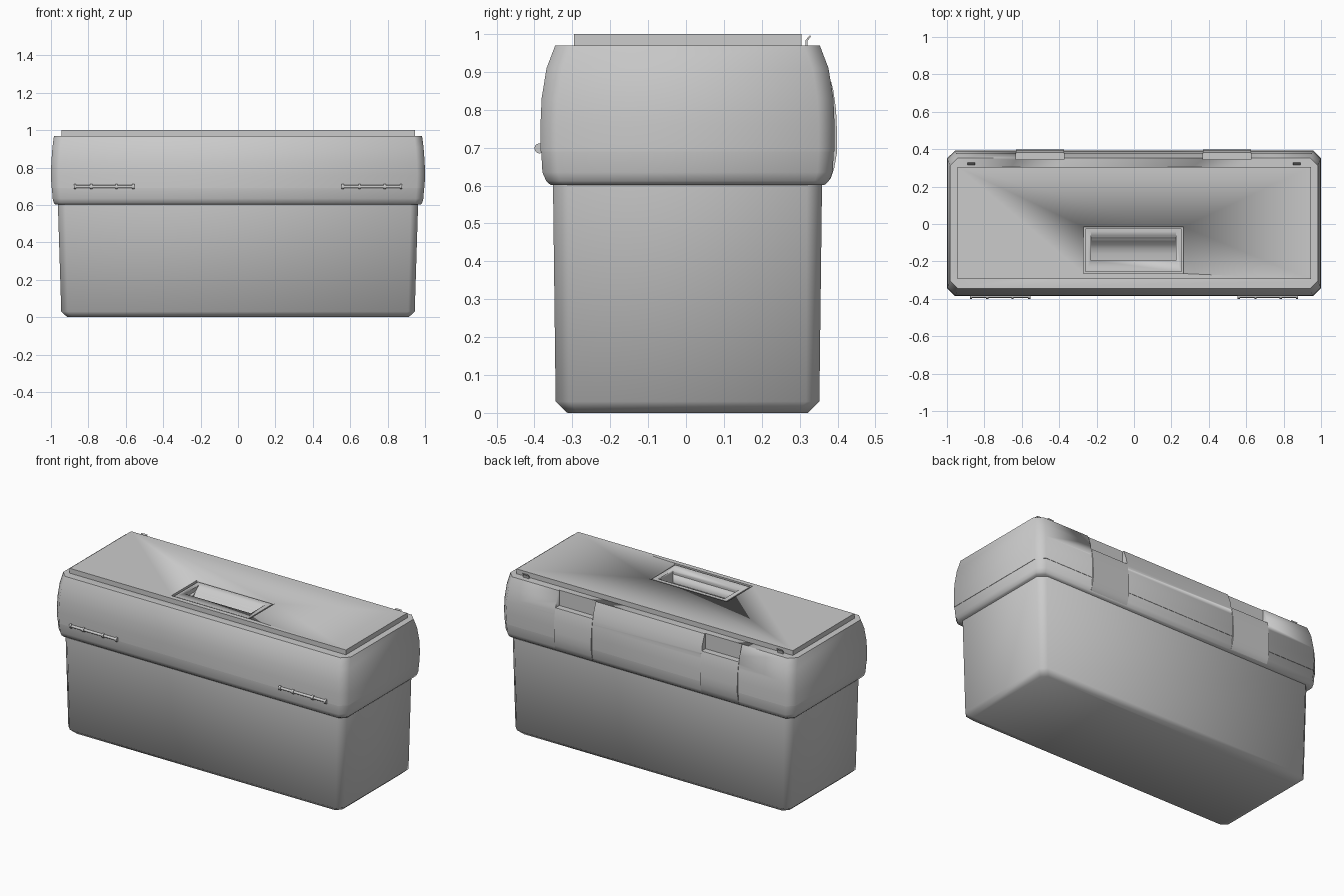
import bpy, bmesh, math
from mathutils import Vector

if "Cube" in bpy.data.objects:
    bpy.data.objects.remove(bpy.data.objects["Cube"])

CY = 0.004  # the shell sits slightly behind centre


def finish(name, bm, angle=52):
    bmesh.ops.recalc_face_normals(bm, faces=bm.faces[:])
    me = bpy.data.meshes.new(name)
    bm.to_mesh(me)
    bm.free()
    ob = bpy.data.objects.new(name, me)
    bpy.context.collection.objects.link(ob)
    bpy.ops.object.select_all(action='DESELECT')
    ob.select_set(True)
    bpy.context.view_layer.objects.active = ob
    bpy.ops.object.shade_smooth_by_angle(angle=math.radians(angle))
    return ob


def loft(name, sections):
    """Chamfered rectangles stacked upward: (z, half x, half y, corner)."""
    bm = bmesh.new()
    rings = []
    for z, x, y, c in sections:
        pts = [(x, y - c), (x - c, y), (c - x, y), (-x, y - c),
               (-x, c - y), (c - x, -y), (x - c, -y), (x, c - y)]
        rings.append([bm.verts.new((px, py + CY, z)) for px, py in pts])
    for a, b in zip(rings, rings[1:]):
        for i in range(8):
            j = (i + 1) % 8
            bm.faces.new((a[i], a[j], b[j], b[i]))
    bm.faces.new(rings[0])
    bm.faces.new(rings[-1])
    return finish(name, bm)


def prism(name, x0, x1, profile):
    """Extrude a (y, z) profile along x."""
    bm = bmesh.new()
    f = bm.faces.new([bm.verts.new((x0, y, z)) for y, z in profile])
    ext = bmesh.ops.extrude_face_region(bm, geom=[f])['geom']
    vs = [v for v in ext if isinstance(v, bmesh.types.BMVert)]
    bmesh.ops.translate(bm, verts=vs, vec=(x1 - x0, 0, 0))
    return finish(name, bm, 40)


def box(name, x0, x1, y0, y1, z0, z1):
    return prism(name, x0, x1, [(y0, z0), (y1, z0), (y1, z1), (y0, z1)])


def cut(ob, cutter):
    cutter.hide_render = True
    m = ob.modifiers.new("cut", 'BOOLEAN')
    m.operation = 'DIFFERENCE'
    m.solver = 'EXACT'
    m.object = cutter
    bpy.context.view_layer.objects.active = ob
    bpy.ops.object.modifier_apply(modifier=m.name)


# Tapered tub with its wider rim
loft("tub", [(0, .912, .317, .03), (.03, .945, .348, .035), (.605, .963, .355, .04)])
loft("tub_rim", [(.602, .975, .362, .035), (.612, .985, .373, .037),
                 (.635, .991, .383, .04), (.69, .995, .386, .04)])

# Domed lid and the raised top panel
lid = loft("lid", [(.69, .997, .388, .042), (.76, 1.0, .388, .042),
                   (.83, .998, .385, .042), (.91, .992, .372, .042),
                   (.97, .984, .349, .042)])
panel = box("top_panel", -.945, .945, -.295, .305, .965, 1.0)

# Handle pocket, inset plate and finger scoop
pocket = box("pocket_cutter", -.27, .265, -.265, -.015, .985, 1.1)
cut(panel, pocket)
plate = box("handle_plate", -.258, .253, -.256, -.024, .98, .996)
scoop = prism("scoop_cutter", -.23, .225,
              [(-.195, 1.1), (-.195, .915), (-.16, .918), (-.13, .926),
               (-.11, .94), (-.09, .962), (-.07, .984), (-.055, .992),
               (-.04, .9965), (-.04, 1.1)])
for part in (lid, panel, plate):
    cut(part, scoop)

# Rear latches, each in a notch in the lid
for side, x0 in (("left", -.63), ("right", .37)):
    notch = box("notch_cutter_" + side, x0, x0 + .255, .345, .5, .865, 1.1)
    cut(lid, notch)
    bpy.data.objects.remove(notch)
    prism("latch_" + side, x0, x0 + .255,
          [(.345, .607), (.37, .607), (.382, .618), (.391, .645), (.399, .69),
           (.399, .73), (.396, .80), (.389, .85), (.383, .875), (.345, .875)])
for c in (pocket, scoop):
    bpy.data.objects.remove(c)

# Front hinge pins with four knuckles, and small bent clips on top
for side, s in (("left", -1), ("right", 1)):
    bm = bmesh.new()
    rods = [(.718, .32, .008)] + [(x, .012, .0135) for x in (.56, .65, .785, .872)]
    for x, length, r in rods:
        vs = bmesh.ops.create_cone(bm, cap_ends=True, segments=12, radius1=r,
                                   radius2=r, depth=length)['verts']
        for v in vs:
            a, b, c = v.co
            v.co = Vector((s * x + c, -.3865 + a, .698 + b))
    finish("hinge_" + side, bm, 40)
    prism("top_clip_" + side, s * .87 - .02, s * .87 + .02,
          [(.316, .965), (.321, .965), (.321, .982), (.33, .994),
           (.327, .997), (.316, .984)])
